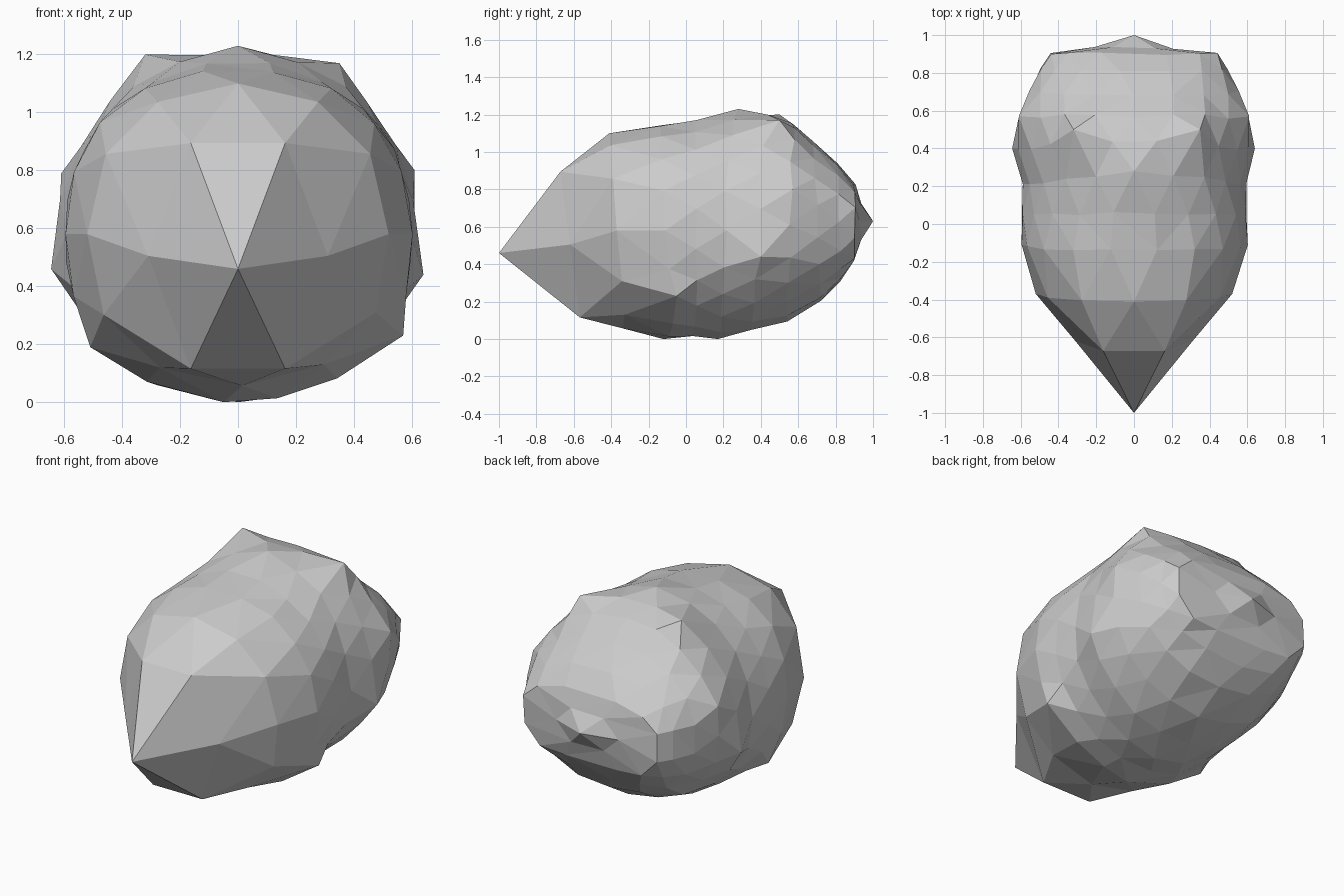
import bpy, bmesh, math, random
from mathutils import Vector

if "Cube" in bpy.data.objects:
    bpy.data.objects.remove(bpy.data.objects["Cube"])

random.seed(7)

# Cross-sections front to back: y, lean of y with height, half width, bottom z, top z, corner count, squareness
SECTIONS = [
    (-0.62, -0.06, 0.31, 0.06, 0.95, 6, 2.15),
    (-0.37, -0.04, 0.52, 0.06, 1.10, 12, 2.2),
    (-0.11, -0.03, 0.60, 0.01, 1.15, 18, 2.2),
    (0.05, 0.00, 0.595, 0.01, 1.17, 20, 2.2),
    (0.21, 0.02, 0.585, 0.01, 1.18, 20, 2.15),
    (0.38, 0.03, 0.60, 0.04, 1.18, 20, 2.15),
    (0.55, 0.01, 0.595, 0.10, 1.15, 20, 2.15),
    (0.70, -0.02, 0.555, 0.20, 1.06, 18, 2.2),
    (0.82, -0.01, 0.50, 0.31, 0.94, 15, 2.4),
    (0.90, 0.00, 0.45, 0.42, 0.83, 12, 2.8),
    (0.93, 0.00, 0.21, 0.52, 0.74, 6, 2.15),
]

# Knobs that stick out of the rock
KNOBS = [
    (-0.32, 0.50, 1.20), (0.35, 0.50, 1.17), (0, 0.28, 1.23),
    (0.64, 0.40, 0.44), (-0.645, 0.40, 0.46), (0, 0.17, 0),
    (0.61, 0.57, 0.80), (-0.61, 0.57, 0.79), (0.57, -0.05, 0.23),
    (-0.51, -0.05, 0.19), (-0.05, -0.12, 0.0),
    (0.335, 0.90, 0.43), (-0.335, 0.90, 0.43),
]


def soft_box(v, n):
    """Slightly squared-off circle coordinate."""
    return math.copysign(abs(v) ** (2 / n), v) if abs(v) > 1e-6 else 0.0


def add_ring(bm, index, section):
    y, lean, half, low, high, count, n = section
    phase = 0.5 if index > 2 and index % 2 else 0.0
    jitter = 0.0 if index < 2 else 0.012
    ring = []
    for i in range(count):
        a = 2 * math.pi * (i + phase) / count
        k = 1 + random.uniform(-jitter, jitter)
        x = half * soft_box(math.cos(a), n) * k
        z = (low + high) / 2 + (high - low) / 2 * soft_box(math.sin(a), n) * k
        dy = lean * math.sin(a) + random.uniform(-jitter, jitter) * 0.6
        ring.append(((i + phase) / count, bm.verts.new((x, y + dy, z))))
    return ring


def bridge(bm, a, b):
    """Triangle strip between two rings of different counts, matched by angle."""
    def turn(r, i):
        return r[i % len(r)][0] + i // len(r)
    i = j = 0
    while i < len(a) or j < len(b):
        va, vb = a[i % len(a)][1], b[j % len(b)][1]
        if j >= len(b) or (i < len(a) and turn(a, i + 1) <= turn(b, j + 1)):
            i += 1
            bm.faces.new((va, a[i % len(a)][1], vb))
        else:
            j += 1
            bm.faces.new((va, b[j % len(b)][1], vb))


def cap(bm, ring, tip):
    v = bm.verts.new(tip)
    for i in range(len(ring)):
        bm.faces.new((ring[i][1], ring[(i + 1) % len(ring)][1], v))


# Faceted rock body with a sharp front tip and a blunt back
bm = bmesh.new()
rings = [add_ring(bm, i, s) for i, s in enumerate(SECTIONS)]
for first, second in zip(rings, rings[1:]):
    bridge(bm, first, second)
cap(bm, rings[0], (0, -1, 0.46))
cap(bm, rings[-1], (0, 1, 0.63))

# Pull the nearest corner to each knob, its neighbours following part way
for knob in KNOBS:
    target = Vector(knob)
    v = min(bm.verts, key=lambda w: (w.co - target).length)
    move = target - v.co
    for e in v.link_edges:
        e.other_vert(v).co += move * 0.2
    v.co = target

# Rest the rock on the ground
for v in bm.verts:
    v.co.z = max(v.co.z, 0)
bmesh.ops.recalc_face_normals(bm, faces=bm.faces)

mesh = bpy.data.meshes.new("rock")
bm.to_mesh(mesh)
bm.free()
rock = bpy.data.objects.new("rock", mesh)
bpy.context.collection.objects.link(rock)
